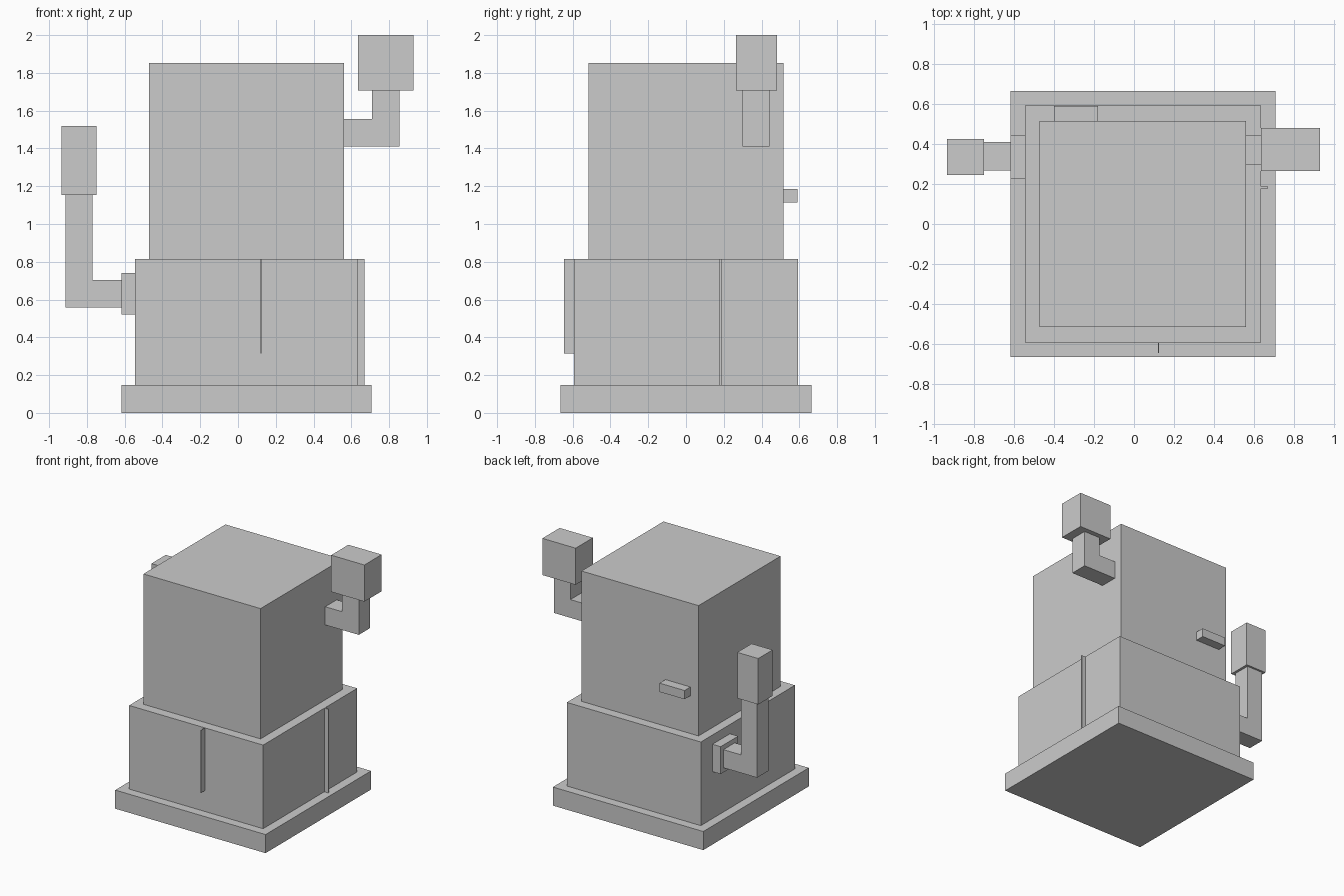
import bpy


def prism(name, profile, y0, y1):
    """Extrude an x-z outline (counter-clockwise seen from the front) from y0 to y1."""
    n = len(profile)
    verts = [(x, y, z) for y in (y0, y1) for x, z in profile]
    faces = [tuple(range(n)), tuple(reversed(range(n, 2 * n)))]
    faces += [(i, i + n, (i + 1) % n + n, (i + 1) % n) for i in range(n)]
    mesh = bpy.data.meshes.new(name)
    mesh.from_pydata(verts, [], faces)
    obj = bpy.data.objects.new(name, mesh)
    bpy.context.collection.objects.link(obj)
    return obj


def box(name, x, y, z):
    return prism(name, [(x[0], z[0]), (x[1], z[0]), (x[1], z[1]), (x[0], z[1])], *y)


# Stepped body
box("base_slab", (-0.617, 0.708), (-0.664, 0.664), (0, 0.148))
box("lower_body", (-0.545, 0.636), (-0.592, 0.592), (0.148, 0.814))
box("upper_body", (-0.472, 0.56), (-0.516, 0.516), (0.814, 1.852))

# Thin fins on the front and right faces
box("front_fin", (0.120, 0.124), (-0.645, -0.592), (0.315, 0.814))
box("right_fin", (0.636, 0.671), (0.178, 0.188), (0.148, 0.814))

# Handle on the back
box("back_handle", (-0.40, -0.18), (0.516, 0.59), (1.115, 1.185))

# Right elbow pipe with its cap
prism("right_pipe", [(0.56, 1.411), (0.856, 1.411), (0.856, 1.708),
                     (0.709, 1.708), (0.709, 1.556), (0.56, 1.556)], 0.298, 0.442)
box("right_cap", (0.636, 0.929), (0.264, 0.481), (1.708, 2.0))

# Left elbow pipe with flange and cap
box("left_flange", (-0.617, -0.545), (0.225, 0.445), (0.522, 0.74))
prism("left_pipe", [(-0.914, 0.559), (-0.617, 0.559), (-0.617, 0.703),
                    (-0.771, 0.703), (-0.771, 1.154), (-0.914, 1.154)], 0.268, 0.41)
box("left_cap", (-0.935, -0.75), (0.245, 0.426), (1.154, 1.52))
